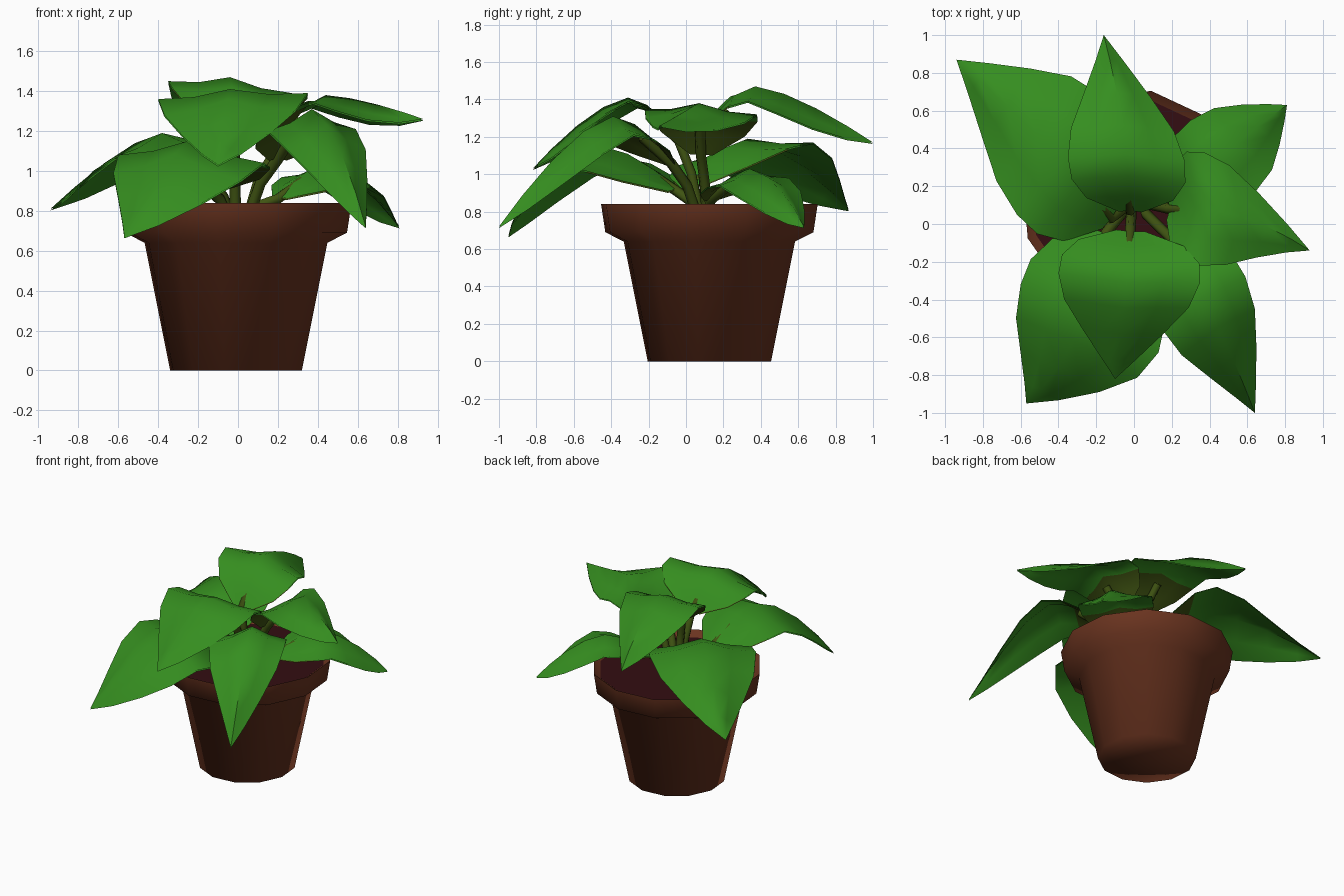
import bpy, bmesh, math
from mathutils import Vector

if "Cube" in bpy.data.objects:
    bpy.data.objects.remove(bpy.data.objects["Cube"])


def material(name, rgb):
    m = bpy.data.materials.new(name)
    m.diffuse_color = (*rgb, 1)
    m.use_nodes = True
    m.node_tree.nodes["Principled BSDF"].inputs["Base Color"].default_value = m.diffuse_color
    return m


TERRACOTTA = material("terracotta", (0.145, 0.034, 0.014))
SOIL = material("dark_soil", (0.033, 0.004, 0.006))
GREEN = material("leaf_green", (0.036, 0.27, 0.014))
OLIVE = material("stem_olive", (0.05, 0.088, 0.006))
CENTRE = Vector((-0.01, 0.125, 0))


def finish(name, bm, mats, angle):
    me = bpy.data.meshes.new(name)
    bm.to_mesh(me)
    bm.free()
    for m in mats:
        me.materials.append(m)
    ob = bpy.data.objects.new(name, me)
    bpy.context.collection.objects.link(ob)
    bpy.ops.object.select_all(action='DESELECT')
    ob.select_set(True)
    bpy.context.view_layer.objects.active = ob
    bpy.ops.object.shade_smooth_by_angle(angle=math.radians(angle))
    return ob


def lathe(name, profile, mat, sides=12, turn=20):
    """Turn a profile that starts and ends on the axis."""
    bm = bmesh.new()
    rings = []
    for r, z in profile:
        angles = [math.radians(turn + 360 * i / sides) for i in range(sides)]
        if r == 0:
            rings.append([bm.verts.new(CENTRE + Vector((0, 0, z)))] * sides)
        else:
            rings.append([bm.verts.new(CENTRE + Vector((r * math.cos(a), r * math.sin(a), z)))
                          for a in angles])
    for a, b in zip(rings, rings[1:]):
        for i in range(sides):
            j = (i + 1) % sides
            bm.faces.new(dict.fromkeys((a[i], a[j], b[j], b[i])))
    bmesh.ops.recalc_face_normals(bm, faces=bm.faces)
    return finish(name, bm, [mat], 100)


# Pot with a flared rim, and the soil inside it
lathe("pot", [(0, 0), (0.335, 0), (0.465, 0.64), (0.565, 0.69), (0.588, 0.84),
              (0.5, 0.77), (0, 0.75)], TERRACOTTA)
lathe("soil", [(0, 0.76), (0.5, 0.76), (0.54, 0.803), (0, 0.803)], SOIL)

# Leaf outline: position along midrib, share of the full half-width, edge lift
OUTLINE = [(0, 0.2, 0), (0.1, 0.74, 0.02), (0.22, 0.97, 0.015), (0.35, 1, 0),
           (0.52, 0.88, -0.035), (0.7, 0.57, -0.06), (0.87, 0.25, -0.045), (1, 0, 0)]
PEAK = 0.35


def midrib(t, b, m, tip):
    """Rib that climbs from the base, crests at the widest point, then droops."""
    p = (b * ((t - PEAK) * (t - 1) / PEAK)
         + m * (t * (t - 1) / (PEAK * (PEAK - 1)))
         + tip * (t * (t - PEAK) / (1 - PEAK)))
    if t < PEAK:
        p.z = m.z + (b.z - m.z) * ((PEAK - t) / PEAK) ** 1.7
    else:
        p.z = m.z + (tip.z - m.z) * ((t - PEAK) / (1 - PEAK)) ** 1.5
    return p


def leaf(name, base, mid, left, right, tip):
    b, m, l, r, tp = map(Vector, (base, mid, left, right, tip))
    bm = bmesh.new()
    for under in (False, True):
        rows = []
        for t, w, lift in OUTLINE:
            c = midrib(t, b, m, tp)
            if under:
                c.z -= 0.008
            if w == 0:
                rows.append([bm.verts.new(c)] * 5)
                continue
            row = []
            for s in (-1, -0.5, 0, 0.5, 1):
                p = c + ((l if s < 0 else r) - m) * (w * abs(s))
                p.z += lift * abs(s)
                if abs(s) == 0.5:
                    p.z -= 0.015 * w      # halves sag beside the raised rib
                row.append(bm.verts.new(p))
            rows.append(row)
        for k, (p, q) in enumerate(zip(rows, rows[1:])):
            for i in range(4):
                quad = list(dict.fromkeys((p[i], p[i + 1], q[i + 1], q[i])))
                f = bm.faces.new(quad)
                f.normal_update()
                if (f.normal.z < 0) != under:
                    f.normal_flip()
                # underside near the stalk is olive
                f.material_index = 1 if under and k < 2 else 0
    return finish(name, bm, [GREEN, OLIVE], 60)


def stem(name, base, rib):
    """Bent stalk from the soil, running on under the leaf as its rib."""
    end, rib = Vector(base), Vector(rib)
    out = end - CENTRE
    foot = CENTRE + Vector((out.x * 0.3, out.y * 0.3, 0.77))
    bend = foot.lerp(end, 0.55) - Vector((out.x, out.y, 0)) * 0.1
    along = midrib(0.16, end, rib, rib * 2 - end) - Vector((0, 0, 0.03))
    cu = bpy.data.curves.new(name, 'CURVE')
    cu.dimensions = '3D'
    cu.bevel_depth = 0.028
    cu.bevel_resolution = 1
    sp = cu.splines.new('POLY')
    sp.points.add(3)
    for pt, co in zip(sp.points, (foot, bend, end - Vector((0, 0, 0.02)), along)):
        pt.co = (*co, 1)
    cu.materials.append(OLIVE)
    ob = bpy.data.objects.new(name, cu)
    bpy.context.collection.objects.link(ob)
    bpy.ops.object.select_all(action='DESELECT')
    ob.select_set(True)
    bpy.context.view_layer.objects.active = ob
    bpy.ops.object.convert(target='MESH')


# Leaves: base, widest rib point, left edge, right edge, tip
LEAVES = {
    "back": [(-0.02, 0.07, 1.2), (-0.04, 0.37, 1.47), (-0.35, 0.35, 1.45),
             (0.27, 0.33, 1.39), (-0.16, 1.0, 1.17)],
    "back_left": [(-0.12, 0.03, 0.95), (-0.38, 0.33, 1.19), (-0.62, 0.05, 1.07),
                  (-0.17, 0.68, 1.17), (-0.94, 0.87, 0.81)],
    "back_right": [(0.2, 0.13, 0.88), (0.44, 0.34, 1.03), (0.3, 0.55, 0.98),
                   (0.65, 0.18, 0.94), (0.81, 0.63, 0.72)],
    "right": [(0.19, 0.08, 1.12), (0.44, 0.07, 1.38), (0.37, 0.38, 1.32),
              (0.35, -0.22, 1.35), (0.93, -0.14, 1.26)],
    "front_right": [(0.2, -0.08, 1.08), (0.37, -0.39, 1.31), (0.59, -0.28, 1.21),
                    (0.15, -0.56, 1.2), (0.64, -1.0, 0.72)],
    "front_left": [(-0.15, -0.05, 0.93), (-0.25, -0.45, 1.15), (-0.6, -0.32, 1.08),
                   (0.13, -0.68, 1.04), (-0.57, -0.95, 0.67)],
    "front": [(-0.02, -0.04, 1.2), (-0.04, -0.31, 1.41), (0.35, -0.31, 1.39),
              (-0.4, -0.26, 1.36), (-0.1, -0.82, 1.03)],
}
for key, pts in LEAVES.items():
    leaf(key + "_leaf", *pts)
    stem(key + "_stem", pts[0], pts[1])
